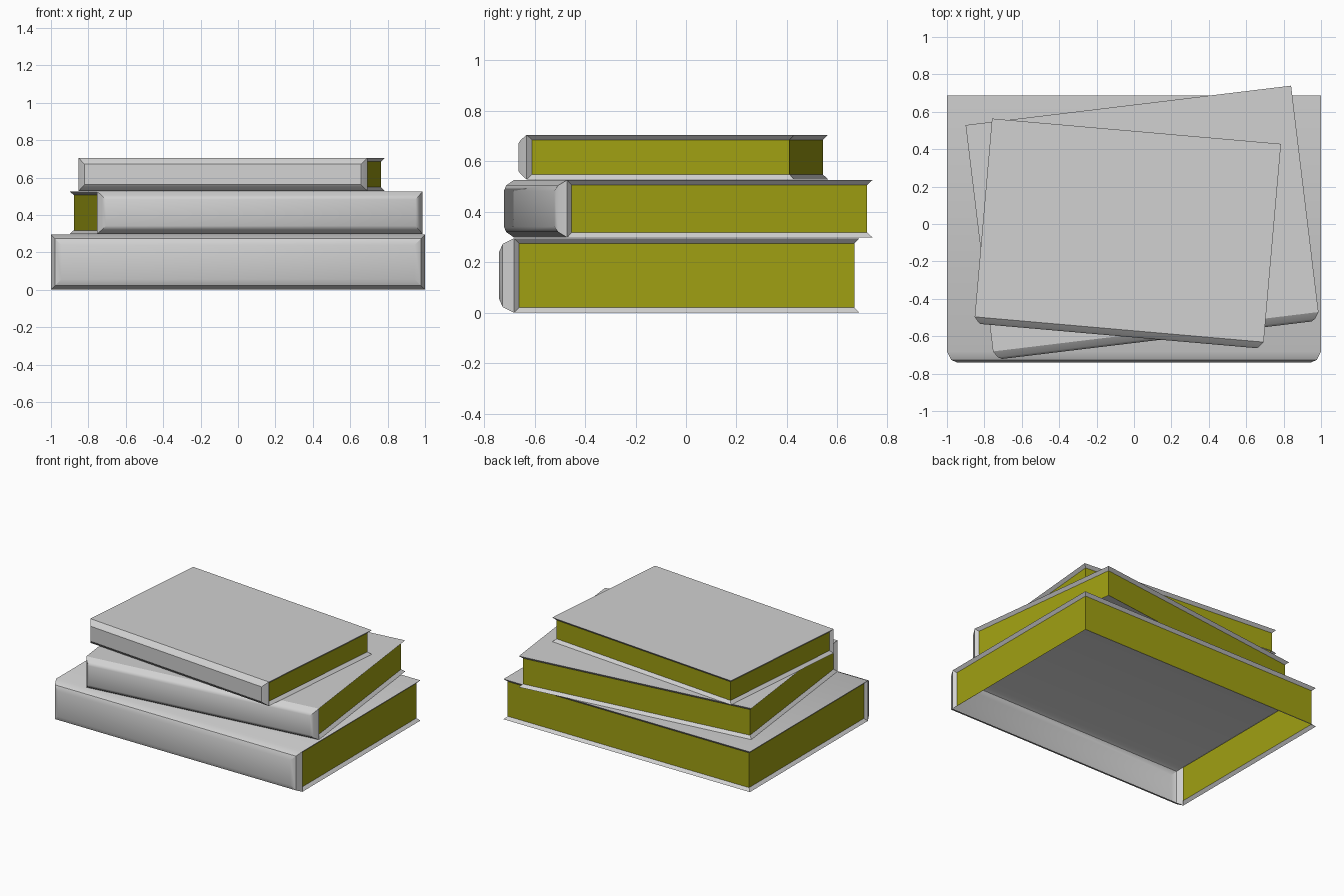
import bpy
import bmesh
import math

if "Cube" in bpy.data.objects:
    bpy.data.objects.remove(bpy.data.objects["Cube"])


def make_material(name, colour):
    mat = bpy.data.materials.new(name)
    mat.use_nodes = True
    mat.diffuse_color = colour
    mat.node_tree.nodes["Principled BSDF"].inputs["Base Color"].default_value = colour
    return mat


cover = make_material("cover grey", (0.64, 0.64, 0.64, 1))
pages = make_material("page olive", (0.35, 0.35, 0.006, 1))
LIP = 0.02


def make_book(name, width, depth, z, height, centre, angle):
    """Open-bottomed book: spine on -y, recessed pages on the other sides."""
    bm = bmesh.new()

    def rect(level, inset):
        x, y = width / 2 - inset, depth / 2 - inset
        corners = ((-x, -y), (x, -y), (x, y), (-x, y))
        return [bm.verts.new((cx, cy, level)) for cx, cy in corners]

    def face(verts, material=0):
        bm.faces.new(verts).material_index = material

    # Cover rims and the recessed page block
    low, low_in = rect(0, 0), rect(LIP, LIP)
    top_in, top = rect(height - LIP, LIP), rect(height, 0)
    face(top)
    for i in range(1, 4):
        j = (i + 1) % 4
        face((low[i], low[j], low_in[j], low_in[i]))
        face((low_in[i], low_in[j], top_in[j], top_in[i]), 1)
        face((top_in[i], top_in[j], top[j], top[i]))
    # Edges of the spine next to the pages
    for i in (0, 1):
        face((low[i], low_in[i], top_in[i], top[i]))

    # Bevelled spine made of shrinking rings
    ring = [low[0], low[1], top[1], top[0]]
    for bulge, inset in ((0.15, 0.022), (0.2, 0.19 * height)):
        x, y = width / 2 - inset, -depth / 2 - bulge * height
        outline = ((-x, inset), (x, inset), (x, height - inset), (-x, height - inset))
        inner = [bm.verts.new((cx, y, cz)) for cx, cz in outline]
        for i in range(4):
            j = (i + 1) % 4
            face((ring[i], ring[j], inner[j], inner[i]))
        ring = inner
    face(ring)

    bmesh.ops.recalc_face_normals(bm, faces=bm.faces)
    mesh = bpy.data.meshes.new(name)
    bm.to_mesh(mesh)
    bm.free()
    mesh.materials.append(cover)
    mesh.materials.append(pages)
    book = bpy.data.objects.new(name, mesh)
    bpy.context.collection.objects.link(book)
    book.location = (centre[0], centre[1], z)
    book.rotation_euler.z = math.radians(angle)

    bpy.ops.object.select_all(action="DESELECT")
    book.select_set(True)
    bpy.context.view_layer.objects.active = book
    bpy.ops.object.shade_smooth_by_angle(angle=math.radians(30))


# The stack, from the largest to the smallest
make_book("bottom_book", 2.0, 1.37, 0.0, 0.295, (0, 0.003), 0)
make_book("middle_book", 1.753, 1.219, 0.298, 0.228, (0.043, 0.029), 6.9)
make_book("top_book", 1.551, 1.064, 0.528, 0.177, (-0.033, -0.034), -5)
